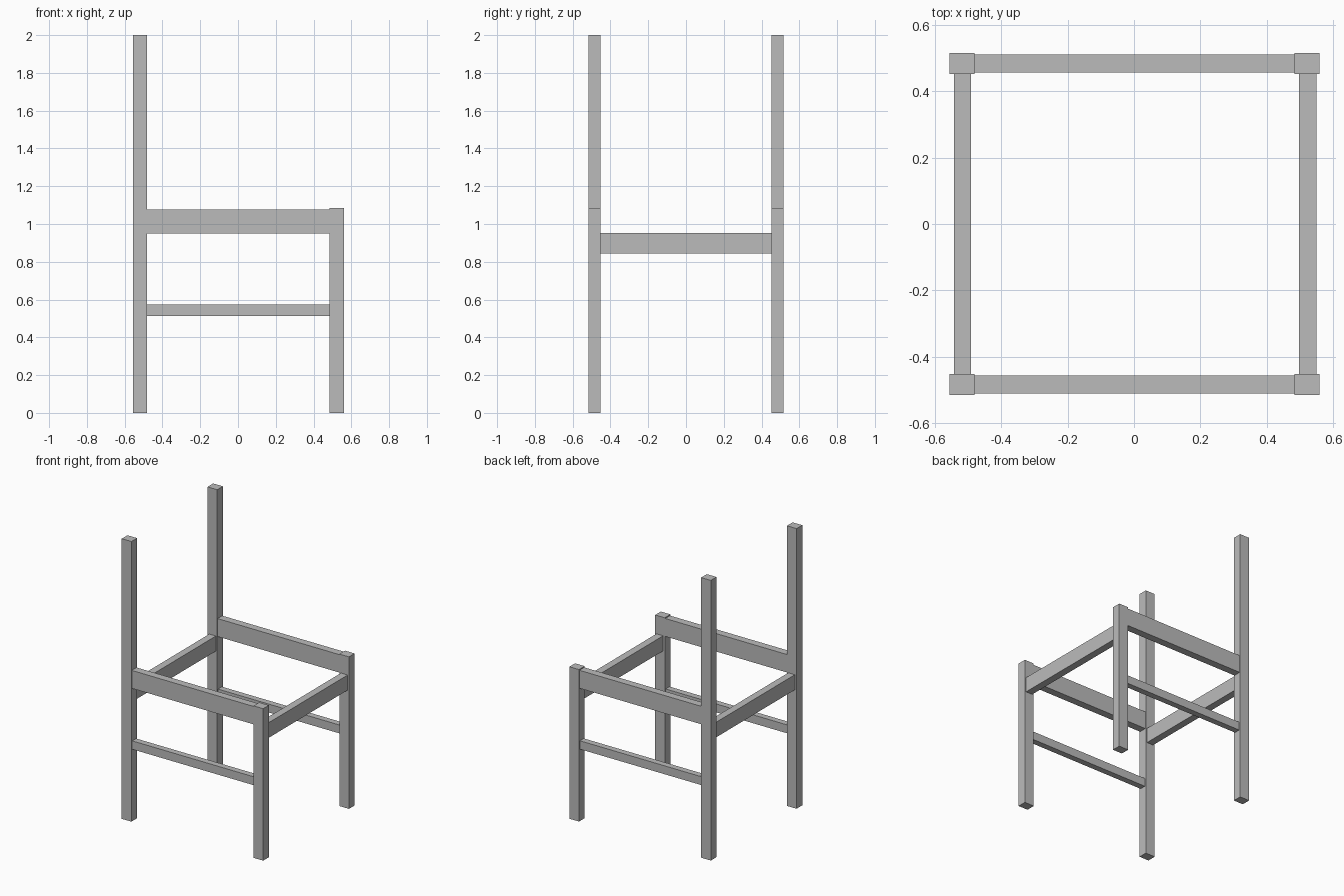
import bpy
import bmesh
from mathutils import Vector

if "Cube" in bpy.data.objects:
    bpy.data.objects.remove(bpy.data.objects["Cube"], do_unlink=True)

grey = bpy.data.materials.new("plain_grey")
grey.use_nodes = True
color = (0.5, 0.5, 0.5, 1)
grey.diffuse_color = color
grey.node_tree.nodes["Principled BSDF"].inputs["Base Color"].default_value = color


def bar(name, x, y, z):
    """Square-edged bar spanning the given (low, high) ranges."""
    bm = bmesh.new()
    bmesh.ops.create_cube(bm, size=1)
    spans = (x, y, z)
    size = Vector([hi - lo for lo, hi in spans])
    centre = Vector([(hi + lo) / 2 for lo, hi in spans])
    bmesh.ops.scale(bm, vec=size, verts=bm.verts)
    bmesh.ops.translate(bm, vec=centre, verts=bm.verts)
    mesh = bpy.data.meshes.new(name)
    bm.to_mesh(mesh)
    bm.free()
    mesh.materials.append(grey)
    obj = bpy.data.objects.new(name, mesh)
    bpy.context.collection.objects.link(obj)


def span(side, inner, outer):
    return tuple(sorted((side * inner, side * outer)))


TALL_X = (-0.557, -0.481)
SHORT_X = (0.484, 0.56)
RAIL_X = (TALL_X[1], SHORT_X[0])

# Posts, seat side rails and stretchers, repeated on both sides
for label, side in (("right", -1), ("left", 1)):
    post_y = span(side, 0.452, 0.516)
    bar(label + "_tall_post", TALL_X, post_y, (0, 2))
    bar(label + "_short_leg", SHORT_X, post_y, (0, 1.085))
    bar(label + "_seat_rail", RAIL_X, span(side, 0.457, 0.511), (0.95, 1.078))
    bar(label + "_stretcher", RAIL_X, span(side, 0.462, 0.506), (0.513, 0.573))

# Cross rails joining the two sides
CROSS_Y = (-0.452, 0.452)
bar("tall_post_cross_rail", (-0.543, -0.491), CROSS_Y, (0.845, 0.953))
bar("short_leg_cross_rail", (0.497, 0.55), CROSS_Y, (0.845, 0.953))
